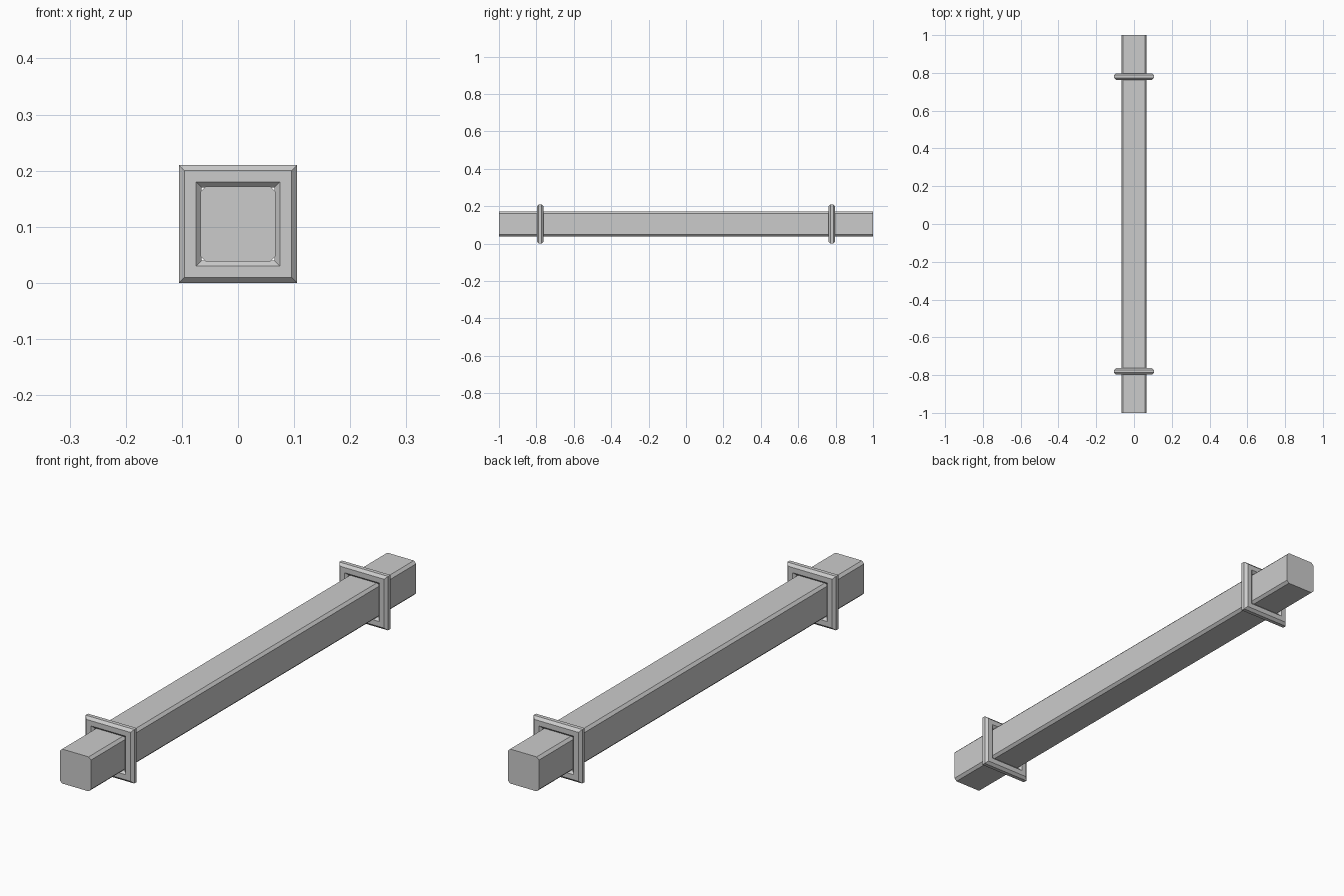
import bpy, bmesh

if "Cube" in bpy.data.objects:
    bpy.data.objects.remove(bpy.data.objects["Cube"])

CZ = 0.105          # height of the beam axis
grey = bpy.data.materials.new("light_grey")
grey.diffuse_color = (0.6, 0.6, 0.6, 1)
grey.use_nodes = True
grey.node_tree.nodes["Principled BSDF"].inputs["Base Color"].default_value = grey.diffuse_color


def square(h, c):
    """Square outline of half size h with corners cut by c."""
    pts = []
    for sx, sz in ((1, 1), (-1, 1), (-1, -1), (1, -1)):
        a, b = (sx * h, sz * (h - c)), (sx * (h - c), sz * h)
        pts += ([a, b] if sx == sz else [b, a]) if c else [a]
    return pts


def loft(name, loops, closed):
    """Skin a list of (half size, corner cut, y) outlines."""
    bm = bmesh.new()
    rings = [[bm.verts.new((x, y, z + CZ)) for x, z in square(h, c)]
             for h, c, y in loops]
    n = len(rings[0])
    pairs = list(zip(rings, rings[1:]))
    if closed:
        pairs.append((rings[-1], rings[0]))
    else:
        bm.faces.new(rings[0])
        bm.faces.new(rings[-1])
    for r, s in pairs:
        for i in range(n):
            j = (i + 1) % n
            bm.faces.new((r[i], r[j], s[j], s[i]))
    bmesh.ops.recalc_face_normals(bm, faces=bm.faces)
    me = bpy.data.meshes.new(name)
    bm.to_mesh(me)
    bm.free()
    me.materials.append(grey)
    ob = bpy.data.objects.new(name, me)
    bpy.context.collection.objects.link(ob)


# Long square beam with chamfered edges
loft("beam", [(0.067, 0.01, -1), (0.067, 0.01, 1)], False)

# Square collars with chamfered inner and outer rims
profile = [(0.095, -0.0175), (0.105, -0.0075), (0.105, 0.0075), (0.095, 0.0175),
           (0.075, 0.0175), (0.065, 0.0075), (0.065, -0.0075), (0.075, -0.0175)]
for name, y in (("front_collar", -0.78), ("back_collar", 0.78)):
    loft(name, [(h, 0, y + dy) for h, dy in profile], True)
